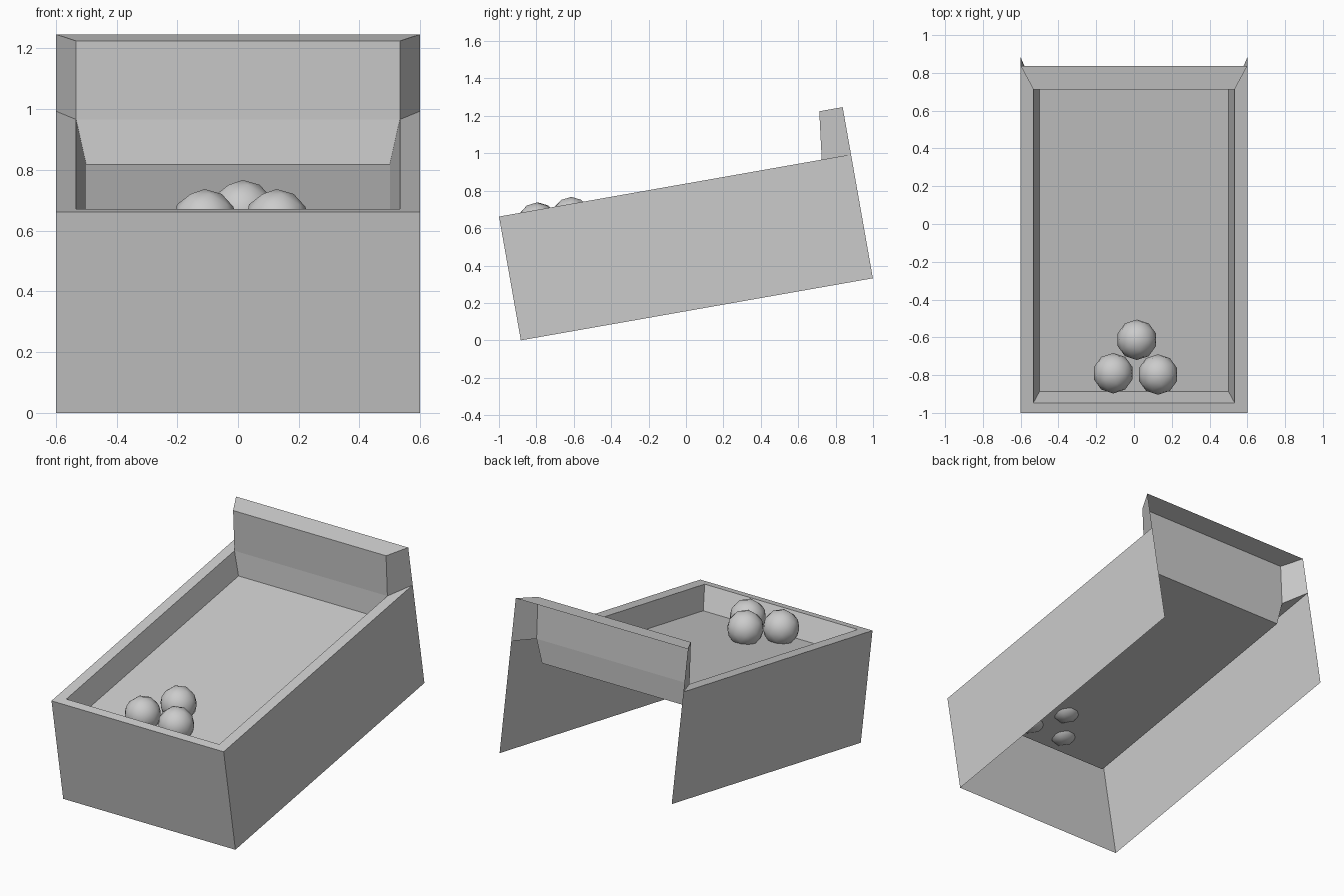
import bpy, bmesh
from math import radians
from mathutils import Matrix

if "Cube" in bpy.data.objects:
    bpy.data.objects.remove(bpy.data.objects["Cube"])

L, H = 1.911, 0.672            # cabinet length and height before tilting
TILT = Matrix.Translation((0, -0.883, 0)) @ Matrix.Rotation(radians(10), 4, 'X')


def loop(x, front, back, z):
    # Counter-clockwise rectangle: back left, front left, front right, back right
    return [(-x, back, z), (-x, front, z), (x, front, z), (x, back, z)]


def shell(name, loops, open_loops):
    # Bridge successive loops, leaving the back open for the first few, then cap
    bm = bmesh.new()
    rings = [[bm.verts.new(p) for p in lp] for lp in loops]
    for k, (a, b) in enumerate(zip(rings, rings[1:])):
        for i in range(3 if k < open_loops else 4):
            j = (i + 1) % 4
            bm.faces.new((a[i], a[j], b[j], b[i]))
    bm.faces.new(rings[-1])
    bm.transform(TILT)
    me = bpy.data.meshes.new(name)
    bm.to_mesh(me)
    bm.free()
    ob = bpy.data.objects.new(name, me)
    bpy.context.collection.objects.link(ob)


# Tilted cabinet: outer walls, rim, tapered inner walls and sunken floor
shell("cabinet", [
    loop(0.6, 0, L, 0),
    loop(0.6, 0, L, H),
    loop(0.533, 0.053, 1.752, H),
    loop(0.5, 0.09, 1.72, 0.528),
], 2)

# Raised backboard, open behind
back_base = [(-0.6, L, H), (-0.533, 1.752, H), (0.533, 1.752, H), (0.6, L, H)]
back_top = [(-0.6, L, 0.929), (-0.533, 1.784, 0.929),
            (0.533, 1.784, 0.929), (0.6, L, 0.929)]
shell("backboard", [back_base, back_top], 1)

# Three balls resting at the low end
for name, pos in (("left_ball", (-0.11, -0.79, 0.63)),
                  ("right_ball", (0.127, -0.797, 0.63)),
                  ("rear_ball", (0.015, -0.613, 0.66))):
    bpy.ops.mesh.primitive_ico_sphere_add(subdivisions=2, radius=0.107, location=pos)
    bpy.context.object.name = name
    bpy.ops.object.shade_smooth()
